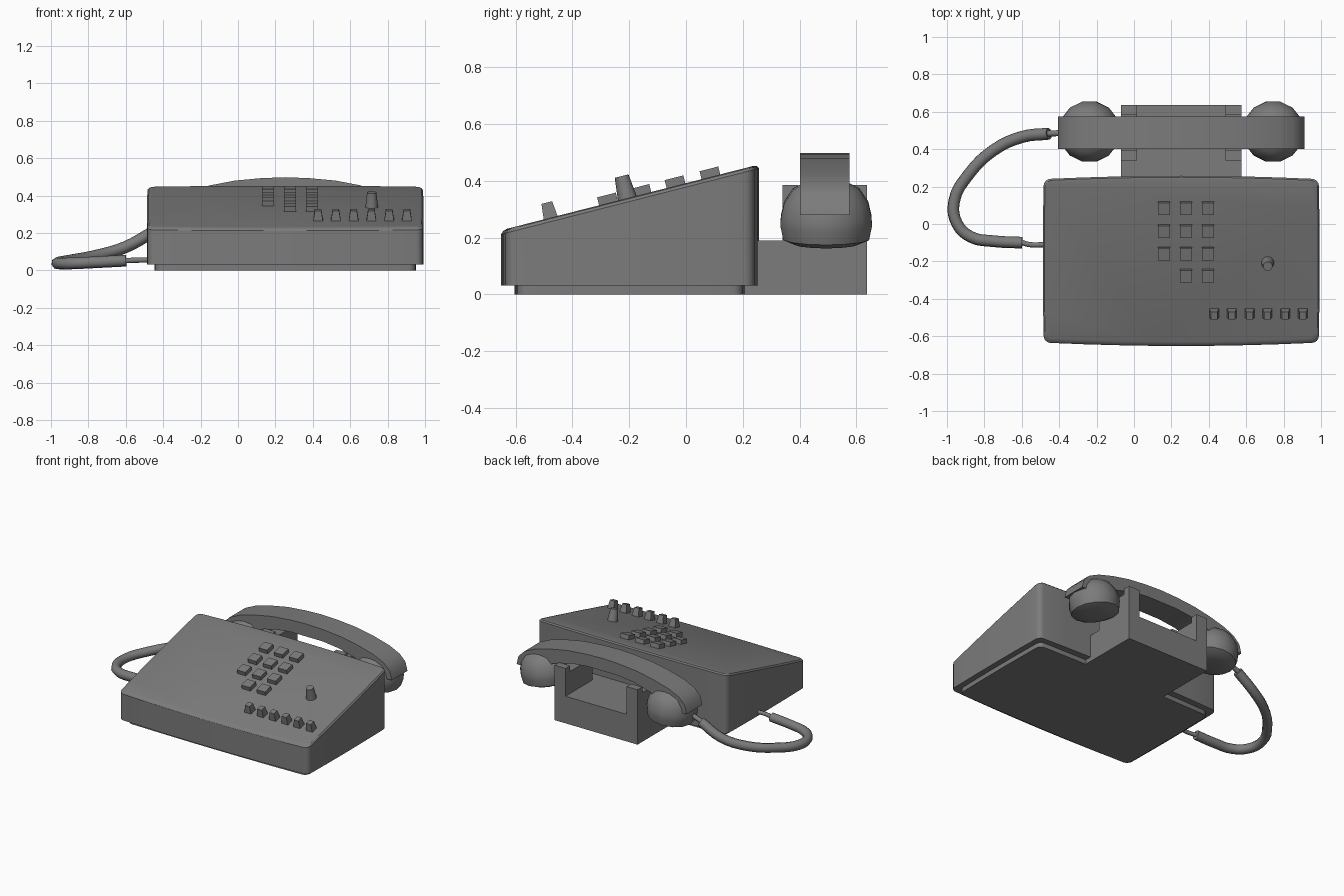
import bpy, bmesh, math
from mathutils import Matrix, Vector

cube = bpy.data.objects.get("Cube")
if cube:
    bpy.data.objects.remove(cube, do_unlink=True)

grey = bpy.data.materials.new("dark grey plastic")
grey.use_nodes = True
COLOUR = (0.2, 0.2, 0.2, 1)
grey.diffuse_color = COLOUR
grey.node_tree.nodes["Principled BSDF"].inputs["Base Color"].default_value = COLOUR

MID = 0.2525                      # x of the body's and handset's middle
SLOPE = math.atan(0.255)          # tilt of the control panel


def panel_z(y):
    return 0.392 + math.tan(SLOPE) * y


def finish(name, bm, smooth=35):
    bmesh.ops.recalc_face_normals(bm, faces=bm.faces)
    mesh = bpy.data.meshes.new(name)
    bm.to_mesh(mesh)
    bm.free()
    ob = bpy.data.objects.new(name, mesh)
    bpy.context.collection.objects.link(ob)
    mesh.materials.append(grey)
    if smooth:
        bpy.ops.object.select_all(action='DESELECT')
        ob.select_set(True)
        bpy.context.view_layer.objects.active = ob
        bpy.ops.object.shade_smooth_by_angle(angle=math.radians(smooth))
    return ob


def loft(name, rings, smooth=35):
    """Skin equal-length closed rings and cap both ends."""
    bm = bmesh.new()
    loops = [[bm.verts.new(p) for p in ring] for ring in rings]
    n = len(loops[0])
    for a, b in zip(loops, loops[1:]):
        for i in range(n):
            j = (i + 1) % n
            bm.faces.new((a[i], a[j], b[j], b[i]))
    bm.faces.new(loops[0][::-1])
    bm.faces.new(loops[-1])
    return finish(name, bm, smooth)


def outline(inset, bulge=0.018, steps=8):
    """Rounded rectangle whose long sides bow gently outwards."""
    hx, hy, r = 0.735 - inset, 0.437 - inset, 0.035
    corners = []
    for k, (sx, sy) in enumerate([(1, 1), (-1, 1), (-1, -1), (1, -1)]):
        for s in range(5):
            a = math.pi / 2 * (k + s / 4)
            corners.append((sx * (hx - r) + r * math.cos(a), sy * (hy - r) + r * math.sin(a)))
    pts = []
    for i, (x, y) in enumerate(corners):
        x2, y2 = corners[(i + 1) % len(corners)]
        count = steps if i % 5 == 4 else 1
        for s in range(count):
            t = s / count
            px, py = x + (x2 - x) * t, y + (y2 - y) * t
            py += bulge * (1 - (px / hx) ** 2) * py / hy
            px += 0.005 * (1 - (py / hy) ** 2) * px / hx
            pts.append((px + MID, py - 0.197))
    return pts


def prism(name, profile, start, end, axis):
    """Extrude a 2D profile along x or y."""
    place = (lambda u, v, w: (w, u, v)) if axis == 'x' else (lambda u, v, w: (u, w, v))
    return loft(name, [[place(u, v, w) for u, v in profile] for w in (start, end)])


def tapered_box(name, loc, size, height, top_x, top_y):
    """Key cap standing at right angles to the sloping panel."""
    bm = bmesh.new()
    bmesh.ops.create_cube(bm, size=1)
    for v in bm.verts:
        top = v.co.z > 0
        v.co.x *= size[0] * (top_x if top else 1)
        v.co.y *= size[1] * (top_y if top else 1)
        v.co.z = height if top else -0.01
    turn = Matrix.Translation(loc) @ Matrix.Rotation(SLOPE, 4, 'X')
    bmesh.ops.transform(bm, matrix=turn, verts=bm.verts)
    return finish(name, bm, 0)


def tube(name, points, radius):
    """Round cord following smooth control points."""
    curve = bpy.data.curves.new(name, 'CURVE')
    curve.dimensions = '3D'
    curve.bevel_depth = radius
    curve.bevel_resolution = 2
    curve.resolution_u = 4
    curve.use_fill_caps = True
    spline = curve.splines.new('BEZIER')
    spline.bezier_points.add(len(points) - 1)
    for bp, p in zip(spline.bezier_points, points):
        bp.co = p
        bp.handle_left_type = bp.handle_right_type = 'AUTO'
    ob = bpy.data.objects.new(name, curve)
    bpy.context.collection.objects.link(ob)
    curve.materials.append(grey)
    return ob


# Wedge-shaped housing with a softened panel edge, on a recessed foot
edge = outline(0)
middle = outline(0.008)
lip = outline(0.022)
loft("body", [
    [(x, y, 0.032) for x, y in edge],
    [(x, y, panel_z(y) - 0.014) for x, y in edge],
    [(x, y, panel_z(y) - 0.004) for x, y in middle],
    [(x, y, panel_z(y)) for x, y in lip]], 30)
loft("base_plate", [[(x, y, z) for x, y in outline(0.04, 0.01)] for z in (0, 0.04)])

# Cradle block with two notched posts
prism("cradle_base", [(0.2, 0), (0.637, 0), (0.637, 0.19), (0.2, 0.19)], -0.07, 0.575, 'x')
notch = [(0.34, 0.18), (0.637, 0.18), (0.637, 0.385), (0.585, 0.385),
         (0.585, 0.345), (0.395, 0.345), (0.395, 0.385), (0.34, 0.385)]
for side, x in (("right", -0.07), ("left", 0.49)):
    prism(side + "_cradle_post", notch, x, x + 0.085, 'x')

# Arched handset grip
half_top = [(0.66, 0.28), (0.645, 0.34), (0.60, 0.385), (0.52, 0.422),
            (0.40, 0.455), (0.27, 0.48), (0.13, 0.493)]
half_low = [(0.12, 0.41), (0.25, 0.395), (0.38, 0.36), (0.44, 0.28)]
grip = [(MID - x, z) for x, z in half_top] + [(MID, 0.498)]
grip += [(MID + x, z) for x, z in reversed(half_top)]
grip += [(MID + x, z) for x, z in reversed(half_low)]
grip += [(MID - x, z) for x, z in half_low]
prism("handset_grip", grip, 0.402, 0.576, 'y')

# Ear and mouth cups, turned from one profile
cup_profile = [(0.06, -0.102), (0.115, -0.096), (0.155, -0.078), (0.165, -0.03), (0.164, 0.0),
               (0.152, 0.05), (0.12, 0.098), (0.07, 0.125), (0.02, 0.135)]
for name, side in (("earpiece_cup", -1), ("mouthpiece_cup", 1)):
    turn = (Matrix.Translation((MID + side * 0.494, 0.494, 0.273))
            @ Matrix.Rotation(side * math.radians(8), 4, 'Y'))
    loft(name, [[turn @ Vector((r * math.cos(k * math.tau / 14), r * math.sin(k * math.tau / 14), z))
                 for k in range(14)] for r, z in cup_profile], 45)

# Handset cord with thin plugs at both ends
cord = [(-0.455, 0.483, 0.205), (-0.60, 0.465, 0.125), (-0.75, 0.395, 0.08), (-0.88, 0.27, 0.055),
        (-0.962, 0.12, 0.04), (-0.945, 0.0, 0.036), (-0.87, -0.07, 0.038),
        (-0.75, -0.092, 0.044), (-0.598, -0.1, 0.052)]
tube("handset_cord", cord, 0.032)
tube("cord_body_plug", [(-0.61, -0.095, 0.052), (-0.56, -0.11, 0.054), (-0.47, -0.11, 0.056)], 0.014)
tube("cord_handset_plug", [(-0.46, 0.483, 0.208), (-0.38, 0.487, 0.24)], 0.016)

# Number keys: three columns, the last row has two
for row, y in enumerate((0.083, -0.04, -0.16, -0.278)):
    for col, x in enumerate((0.16, 0.278, 0.396)):
        if row < 3 or col > 0:
            tapered_box(f"number_key_{row}_{col}", (x, y + 0.005, panel_z(y)), (0.066, 0.068), 0.03, 1, 1)

# Row of small tapered switches
for i in range(6):
    y = -0.477
    tapered_box(f"switch_{i + 1}", (0.428 + 0.095 * i, y, panel_z(y)), (0.054, 0.052), 0.055, 0.65, 0.75)

# Tall round knob
bm = bmesh.new()
bmesh.ops.create_cone(bm, cap_ends=True, segments=16, radius1=0.035, radius2=0.025, depth=0.09)
bmesh.ops.transform(bm, verts=bm.verts, matrix=Matrix.Translation((0.715, -0.207, panel_z(-0.207)))
                    @ Matrix.Rotation(SLOPE, 4, 'X') @ Matrix.Translation((0, 0, 0.035)))
finish("knob", bm)
